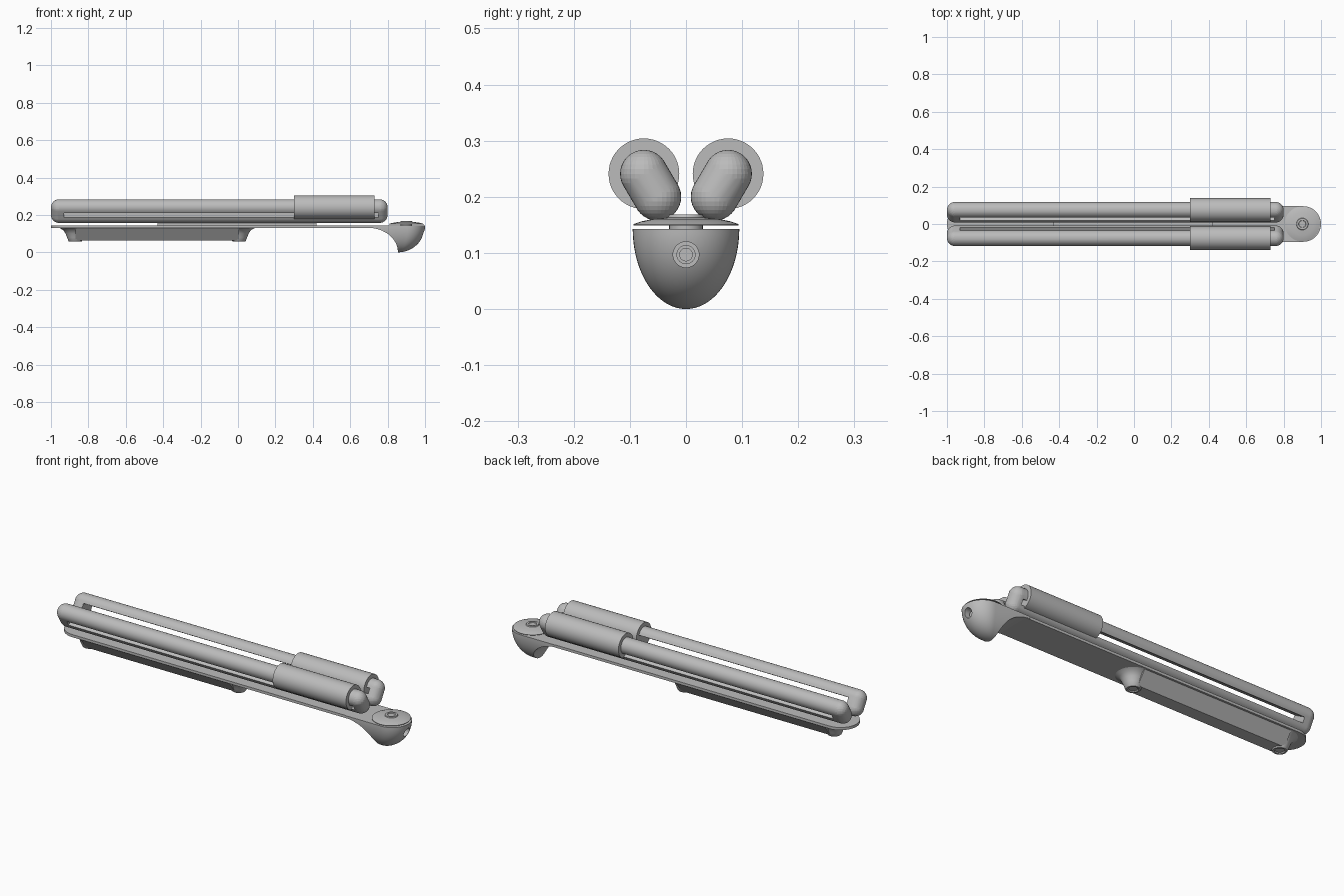
import bpy, bmesh, math
from mathutils import Matrix, Vector

cube = bpy.data.objects.get("Cube")
if cube:
    bpy.data.objects.remove(cube)

GREY = (0.5, 0.5, 0.5, 1)
mat = bpy.data.materials.new("plain grey")
mat.use_nodes = True
mat.diffuse_color = GREY
mat.node_tree.nodes["Principled BSDF"].inputs["Base Color"].default_value = GREY


def finish(bm, name, smooth=True):
    bmesh.ops.recalc_face_normals(bm, faces=bm.faces)
    mesh = bpy.data.meshes.new(name)
    bm.to_mesh(mesh)
    bm.free()
    mesh.materials.append(mat)
    obj = bpy.data.objects.new(name, mesh)
    bpy.context.collection.objects.link(obj)
    if smooth:
        shade(obj)
    return obj


def shade(obj):
    bpy.ops.object.select_all(action='DESELECT')
    obj.select_set(True)
    bpy.context.view_layer.objects.active = obj
    bpy.ops.object.shade_smooth_by_angle(angle=math.radians(35))


def loft(rings, name):
    """Skin a stack of equal closed rings and cap both ends."""
    bm = bmesh.new()
    rows = [[bm.verts.new(p) for p in ring] for ring in rings]
    n = len(rows[0])
    for a, b in zip(rows, rows[1:]):
        for i in range(n):
            bm.faces.new((a[i], a[(i + 1) % n], b[(i + 1) % n], b[i]))
    bm.faces.new(rows[0])
    bm.faces.new(rows[-1])
    return finish(bm, name)


def lathe(profile, name, x, steps=48):
    """Turn (radius, z) points around a vertical axis at x."""
    angles = [math.tau * i / steps for i in range(steps)]
    return loft([[(x + r * math.cos(a), r * math.sin(a), z) for a in angles]
                 for r, z in profile], name)


def rod(name, x0, x1, y, z, r):
    """Cylinder lying along x."""
    angles = [math.tau * i / 48 for i in range(48)]
    return loft([[(x, y + r * math.cos(a), z + r * math.sin(a)) for a in angles]
                 for x in (x0, x1)], name)


def box(name, size, matrix):
    bm = bmesh.new()
    bmesh.ops.create_cube(bm, size=1, matrix=matrix @ Matrix.Diagonal((*size, 1)))
    return finish(bm, name, False)


def cut(obj, cutter):
    mod = obj.modifiers.new("cut", 'BOOLEAN')
    mod.operation = 'DIFFERENCE'
    mod.solver = 'EXACT'
    mod.object = cutter
    bpy.context.view_layer.objects.active = obj
    bpy.ops.object.modifier_apply(modifier=mod.name)
    bpy.data.objects.remove(cutter)
    shade(obj)


# Folded legs: slotted capsule bars leaning outwards, each with a grip sleeve
LEG_R = 0.0425
for side, label in ((1, "left"), (-1, "right")):
    low, high = Vector((0, side * 0.051, 0.2)), Vector((0, side * 0.075, 0.241))
    bm = bmesh.new()
    for x in (-1 + LEG_R, 0.8 - LEG_R):
        for c in (low, high):
            bmesh.ops.create_uvsphere(bm, u_segments=32, v_segments=16, radius=LEG_R,
                                      matrix=Matrix.Translation(c + Vector((x, 0, 0))))
    hull = bmesh.ops.convex_hull(bm, input=bm.verts)
    inside = {g for g in hull["geom_interior"] + hull["geom_unused"]
              if isinstance(g, bmesh.types.BMVert)}
    bmesh.ops.delete(bm, geom=list(inside), context='VERTS')
    leg = finish(bm, label + "_leg")
    mid = (low + high) / 2
    mid.x = -0.09
    tilt = Matrix.Rotation(-side * math.atan2(0.024, 0.041), 4, 'X')
    cut(leg, box("slot_cutter", (1.68, 0.2, 0.028), Matrix.Translation(mid) @ tilt))
    rod(label + "_sleeve", 0.3, 0.73, side * 0.075, 0.241, 0.063)

# Base plate with rounded ends
W = 0.093
arc = [math.pi * i / 24 - math.pi / 2 for i in range(25)]
outline = [(0.905 + W * math.cos(a), W * math.sin(a)) for a in arc]
outline += [(-1 + W - W * math.cos(a), -W * math.sin(a)) for a in arc]
loft([[(x, y, z) for x, y in outline] for z in (0.129, 0.143)], "base_plate")

# Raised strip between plate and legs
box("top_strip", (0.85, 0.06, 0.014), Matrix.Translation((-0.005, 0, 0.149)))

# Nose pod: egg-shaped front, hollowed sweep at the rear
TOP, SWEEP = 0.143, 0.13
rings = []
for k in range(25):
    t = math.pi / 2 * (0.02 + 0.98 * k / 24)
    s, z = math.sin(t), TOP * (1 - math.cos(t))
    w, tip = 0.095 * s, 0.855 + 0.145 * s
    back = 0.7 + 0.155 * math.sqrt(max(0, 1 - (z / SWEEP) ** 2))
    cx = tip - w
    rings.append([(back, -w, z)] + [(cx + w * math.cos(a), w * math.sin(a), z)
                                    for a in arc] + [(back, w, z)])
pod = loft(rings, "nose_pod")
cut(pod, rod("bore_cutter", 0.955, 1.1, 0, 0.097, 0.023))
rod("bore_sleeve", 0.95, 0.965, 0, 0.097, 0.017)
rod("bore_pin", 0.95, 0.972, 0, 0.097, 0.012)

# Domed cap on a short neck
lathe([(0.03, 0.14), (0.03, 0.149), (0.094, 0.149), (0.094, 0.151), (0.08, 0.156),
       (0.06, 0.16), (0.032, 0.163), (0.03, 0.168), (0.02, 0.168), (0.018, 0.164)],
      "pod_cap", 0.9)

# Underside keel with sloping sides, ending in flared feet
section = ((-0.083, 0.13), (-0.034, 0.063), (0.034, 0.063), (0.083, 0.13))
loft([[(x, y, z) for y, z in section] for x in (-0.87, 0.005)], "keel")
for x, label in ((-0.87, "rear"), (0.005, "middle")):
    lathe([(0.085, 0.13), (0.064, 0.119), (0.052, 0.1), (0.044, 0.08), (0.036, 0.06),
           (0.033, 0.057), (0.025, 0.057), (0.021, 0.062)], label + "_foot", x)
